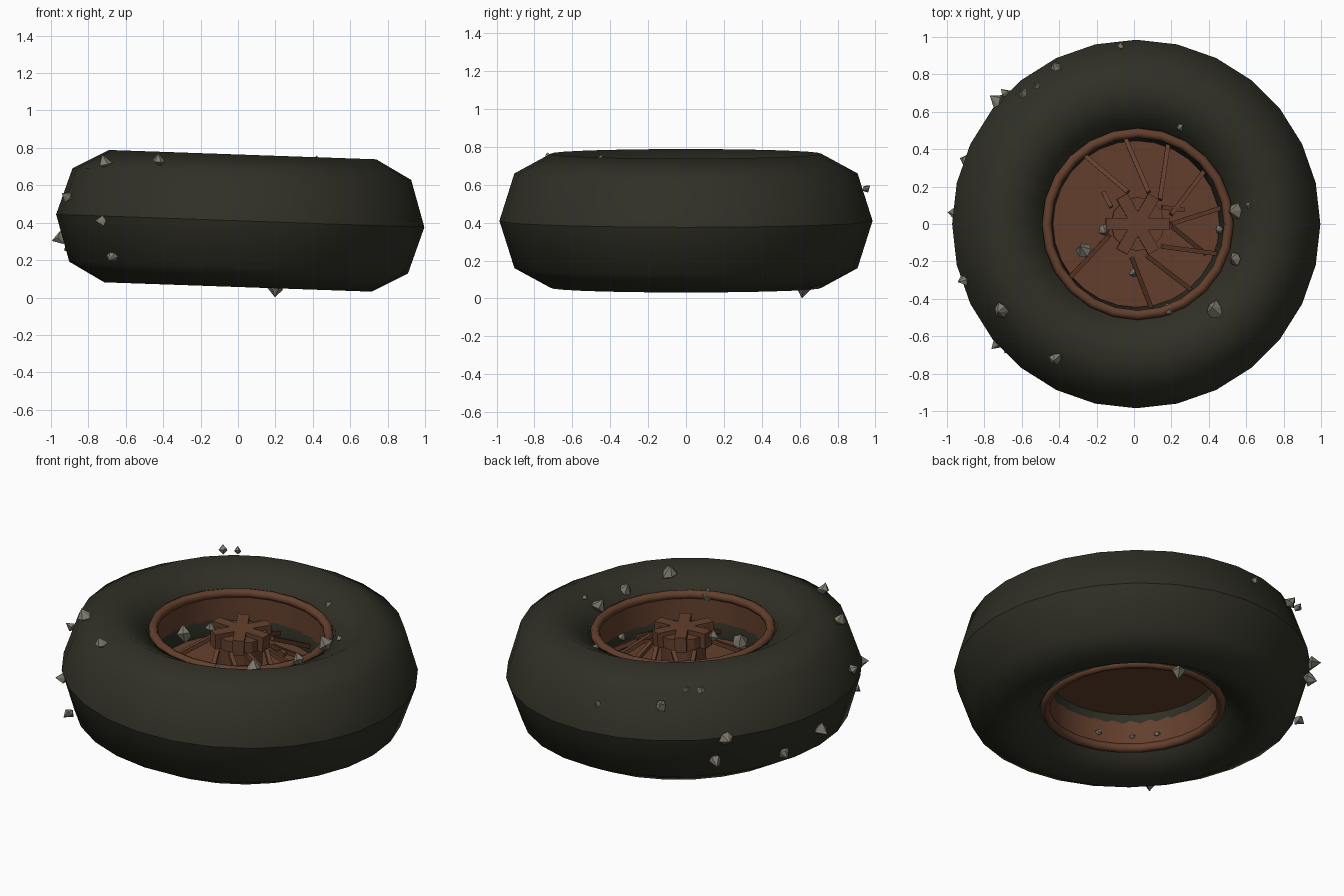
import bpy, bmesh, math, random
from mathutils import Vector, Matrix

random.seed(4)
cube = bpy.data.objects.get("Cube")
if cube:
    bpy.data.objects.remove(cube, do_unlink=True)


def material(name, rgb):
    m = bpy.data.materials.new(name)
    m.use_nodes = True
    m.diffuse_color = (*rgb, 1)
    m.node_tree.nodes["Principled BSDF"].inputs["Base Color"].default_value = (*rgb, 1)
    return m


RUBBER = material("dark rubber", (0.029, 0.029, 0.019))
RUST = material("rusty metal", (0.125, 0.05, 0.026))
STONE = material("grey stone", (0.21, 0.195, 0.155))

# The whole wheel lies flat with a slight tilt
WHEEL = Matrix.Translation((0.012, 0, 0.41)) @ Matrix.Rotation(math.radians(2), 4, 'Y')


def finish(bm, name, mat, smooth=False, matrix=WHEEL):
    bmesh.ops.recalc_face_normals(bm, faces=bm.faces)
    for f in bm.faces:
        f.smooth = smooth
    mesh = bpy.data.meshes.new(name)
    bm.to_mesh(mesh)
    bm.free()
    mesh.materials.append(mat)
    ob = bpy.data.objects.new(name, mesh)
    bpy.context.collection.objects.link(ob)
    ob.matrix_world = matrix
    return ob


def lathe(profile, steps, closed=True):
    """Spin (radius, height) points around the axle."""
    bm = bmesh.new()
    rings = []
    for i in range(steps):
        a = 2 * math.pi * i / steps
        rings.append([bm.verts.new((r * math.cos(a), r * math.sin(a), z)) for r, z in profile])
    n = len(profile)
    for i in range(steps):
        p, q = rings[i], rings[(i + 1) % steps]
        for j in range(n if closed else n - 1):
            k = (j + 1) % n
            bm.faces.new((p[j], q[j], q[k], p[k]))
    return bm


def oval(radius, height, rx, rz, sides):
    angles = [2 * math.pi * i / sides for i in range(sides)]
    return [(radius + rx * math.cos(a), height + rz * math.sin(a)) for a in angles]


def cylinder(bm, radius, low, high, sides):
    bmesh.ops.create_cone(bm, cap_ends=True, segments=sides, radius1=radius, radius2=radius,
                          depth=high - low, matrix=Matrix.Translation((0, 0, (low + high) / 2)))


def beam(bm, a, b, width):
    a, b = Vector(a), Vector(b)
    d = b - a
    turn = d.to_track_quat('X', 'Z').to_matrix().to_4x4()
    size = Matrix.Diagonal((d.length, width, width, 1))
    bmesh.ops.create_cube(bm, size=1, matrix=Matrix.Translation((a + b) / 2) @ turn @ size)


# Tyre, with a crisp line around the widest part
bm = lathe(oval(0.715, 0, 0.27, 0.354, 8), 28)
tyre = finish(bm, "tyre", RUBBER, smooth=True)
for e in tyre.data.edges:
    points = [tyre.data.vertices[v].co for v in e.vertices]
    if all(abs(p.z) < 0.01 and p.xy.length > 0.9 for p in points):
        e.use_edge_sharp = True

# Rim: two rolled lips and a barrel between them
for name, z in (("upper_rim_lip", 0.235), ("lower_rim_lip", -0.235)):
    finish(lathe(oval(0.487, z, 0.026, 0.026, 8), 24), name, RUST, smooth=True)
finish(lathe([(0.47, -0.235), (0.47, 0.235)], 32, closed=False), "rim_barrel", RUST, smooth=True)

# Wheel floor
bm = bmesh.new()
cylinder(bm, 0.465, -0.04, 0.0, 32)
finish(bm, "wheel_floor", RUST)

# Hub post and the six-armed cap on it
bm = bmesh.new()
cylinder(bm, 0.125, -0.02, 0.2, 16)
cylinder(bm, 0.145, 0.17, 0.235, 12)
finish(bm, "hub", RUST)
bm = bmesh.new()
for i in range(3):
    spin = Matrix.Rotation(math.pi * i / 3, 4, 'Z')
    bmesh.ops.create_cube(bm, size=1, matrix=spin @ Matrix.Translation((0, 0, 0.215))
                          @ Matrix.Diagonal((0.34, 0.065, 0.09, 1)))
finish(bm, "hub_cap", RUST)

# Bent and broken spokes: hub end, rim end
spokes = [
    ((-.05, .17), (-.28, .37)), ((.06, .17), (-.06, .46)), ((.12, .13), (.17, .43)),
    ((.18, .05), (.36, .28)), ((.18, 0), (.45, .085)), ((.18, -.01), (.37, -.16)),
    ((.13, -.12), (.44, -.16)), ((.05, -.17), (.29, -.35)), ((-.03, -.18), (.08, -.45)),
    ((-.15, -.06), (-.35, -.28)),
]
bm = bmesh.new()
for a, b in spokes:
    beam(bm, (*a, 0.18), (*b, 0.03), 0.024)
beam(bm, (-.14, .09, .17), (-.18, .17, .14), 0.024)
beam(bm, (.13, .09, .17), (.25, .075, .14), 0.024)
finish(bm, "spokes", RUST)

# Sharp stones stuck in the tyre and rim: x, y, height from the middle, size
stones = [
    (-.73, .65, .02, .05), (-.42, .84, .21, .035), (-.59, .7, .3, .03), (-.52, .74, .3, .025),
    (-.07, .95, .17, .025), (-.68, .69, -.11, .045), (-.9, .34, -.14, .035),
    (-.95, .06, -.09, .045), (-.73, -.64, 0, .04), (-.91, -.3, .13, .035),
    (-.42, -.72, .32, .04), (-.71, -.46, .31, .045), (.43, -.46, .29, .055),
    (.18, -.46, .22, .045), (.54, -.19, .27, .045), (.54, .07, .27, .05), (.61, .1, .31, .02),
    (-.265, -.14, .19, .055), (-.16, -.03, .23, .035), (0, -.26, .1, .03),
    (.455, -.03, .06, .03), (.25, .52, .25, .035), (.2, .62, -.36, .045),
    (-.67, -.67, -.19, .035), (-.12, -.45, -.16, .02), (-.38, -.25, -.16, .02),
    (-.29, -.36, -.16, .02),
]
bm = bmesh.new()
for x, y, z, s in stones:
    p = Vector((x, y, z))
    flat = Vector((x, y, 0))
    if flat.length > 0.5:
        out = p - flat.normalized() * 0.715
    else:
        out = Vector((random.uniform(-.5, .5), random.uniform(-.5, .5), 1))
    place = Matrix.Translation((x, y, z + 0.41)) @ out.to_track_quat('Z', 'Y').to_matrix().to_4x4()
    # Uneven ring with a long outer tip and a short inner one
    spin = random.uniform(0, 1)
    sides = 6
    ring = []
    for i in range(sides):
        a = spin + 2 * math.pi * i / sides
        r = s * random.uniform(0.7, 1.05)
        ring.append(bm.verts.new(place @ Vector((r * math.cos(a), r * math.sin(a),
                                                 s * random.uniform(-.3, .2)))))
    tip = bm.verts.new(place @ Vector((0, 0, s * 1.1)))
    root = bm.verts.new(place @ Vector((0, 0, -s * 0.8)))
    for i in range(sides):
        j = (i + 1) % sides
        bm.faces.new((ring[i], ring[j], tip))
        bm.faces.new((ring[j], ring[i], root))
finish(bm, "stones", STONE, matrix=Matrix.Identity(4))
